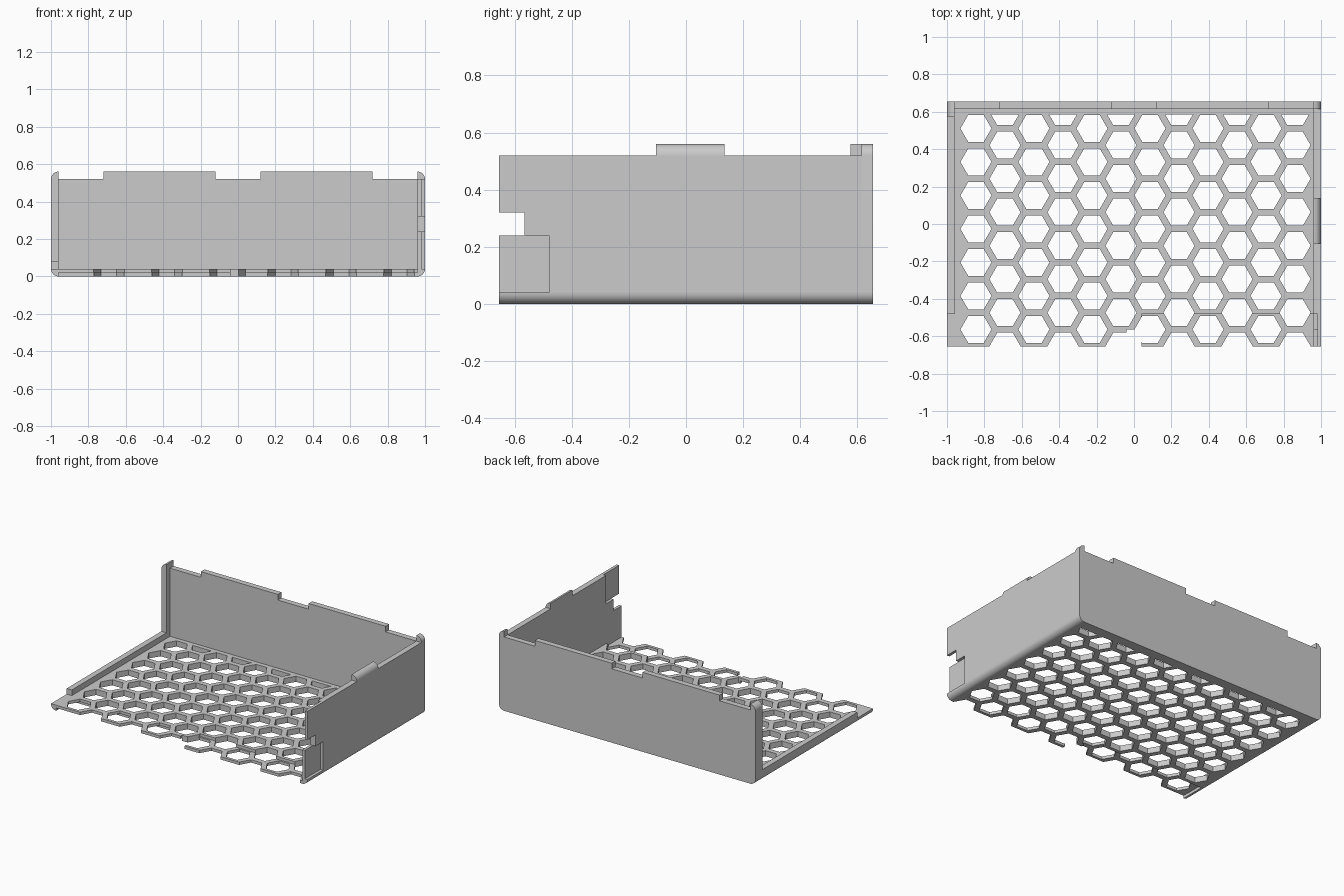
import bpy, bmesh, math

if "Cube" in bpy.data.objects:
    bpy.data.objects.remove(bpy.data.objects["Cube"])

GREY = bpy.data.materials.new("light_grey")
GREY.diffuse_color = (0.6, 0.6, 0.6, 1)
GREY.use_nodes = True
GREY.node_tree.nodes["Principled BSDF"].inputs["Base Color"].default_value = GREY.diffuse_color

T = 0.04            # sheet thickness
X, Y = 1.0, 0.655   # half width, half depth
H, TAB = 0.52, 0.56 # wall height, tab height
LAP = -0.48         # where the front lap joint starts


def add_prism(bm, pts, axis, lo, hi):
    """Extrude a 2D outline along an axis; outline uses the other two axes in order."""
    def place(p, d):
        return {"x": (d, p[0], p[1]), "y": (p[0], d, p[1]), "z": (p[0], p[1], d)}[axis]
    a = [bm.verts.new(place(p, lo)) for p in pts]
    b = [bm.verts.new(place(p, hi)) for p in pts]
    bm.faces.new(a)
    bm.faces.new(b[::-1])
    n = len(pts)
    for i in range(n):
        bm.faces.new((a[i], b[i], b[(i + 1) % n], a[(i + 1) % n]))


def rect(x0, x1, y0, y1):
    return [(x0, y0), (x1, y0), (x1, y1), (x0, y1)]


def arc(cx, cy, start, steps=8):
    """Quarter circle of sheet radius, counter-clockwise from start degrees."""
    return [(cx + T * math.cos(math.radians(start + 90 * i / steps)),
             cy + T * math.sin(math.radians(start + 90 * i / steps)))
            for i in range(steps + 1)]


def make(name, prisms):
    bm = bmesh.new()
    for p in prisms:
        add_prism(bm, *p)
    bmesh.ops.recalc_face_normals(bm, faces=bm.faces[:])
    me = bpy.data.meshes.new(name)
    bm.to_mesh(me)
    bm.free()
    me.materials.append(GREY)
    ob = bpy.data.objects.new(name, me)
    bpy.context.collection.objects.link(ob)
    return ob


def cut(ob, prisms):
    """Subtract a set of separate prisms from an object."""
    tool = make("cutter", prisms)
    tool.hide_render = True
    mod = ob.modifiers.new("cut", "BOOLEAN")
    mod.operation, mod.solver, mod.object = "DIFFERENCE", "EXACT", tool
    bpy.context.view_layer.objects.active = ob
    bpy.ops.object.modifier_apply(modifier=mod.name)
    bpy.data.objects.remove(tool)


# Floor with rounded lower side edges
floor = make("floor", [(arc(-X + T, T, 180) + arc(X - T, T, 270), "y", -Y, Y)])

# Honeycomb vent holes; the topmost half row is clipped by a solid margin
R, PITCH, MARGIN = 0.083, 0.1551, 0.585
ROW = PITCH * 2 / math.sqrt(3)
holes = []
for c in range(12):
    cx = -0.845 + PITCH * c
    odd = c % 2
    for r in range(7 + odd):
        cy = 0.511 + odd * ROW / 2 - r * ROW
        half = R * math.sqrt(3) / 2
        if cy > MARGIN:
            w = R - (cy - MARGIN) / math.sqrt(3)
            pts = [(cx - R / 2, cy - half), (cx + R / 2, cy - half),
                   (cx + w, MARGIN), (cx - w, MARGIN)]
        else:
            pts = [(cx + R * math.cos(math.pi * k / 3),
                    cy + R * math.sin(math.pi * k / 3)) for k in range(6)]
        holes.append((pts, "z", -0.1, 0.1))
cut(floor, holes)

# Front lap joint: left half thinned below, right half thinned above, gap between
cut(floor, [(rect(-0.96, -0.04, -0.7, LAP), "z", -0.1, 0.02)])
cut(floor, [(rect(0.04, 0.96, -0.7, LAP), "z", 0.02, 0.1)])
cut(floor, [(rect(-0.041, 0.041, -0.7, -0.565), "z", -0.1, 0.1)])

# Back wall with two tabs and raised rounded corners
right_half = [(0.12, H), (0.12, TAB), (0.72, TAB), (0.72, H), (0.96, H)]
right_half += arc(X - T, TAB - T, 0)[::-1]
left_half = [(-x, z) for x, z in reversed(right_half)]
back = make("back_wall", [([(X, T), (-X, T)] + left_half + right_half, "y", Y - T, Y)])

# Right wall with a front notch and two half-thickness recesses
outline = [(-Y, T), (Y - T, T), (Y - T, H), (-Y, H),
           (-Y, 0.32), (-0.565, 0.32), (-0.565, 0.24), (-Y, 0.24)]
side = make("right_wall", [(outline, "x", X - T, X)])
cut(side, [(rect(-0.7, LAP, -0.1, 0.24), "x", 0.98, 1.1)])
cut(side, [(rect(-0.7, LAP, 0.32, 0.7), "x", 0.9, 0.98)])

# Rounded tab on the right wall
tab = make("right_tab", [([(X - T, H)] + arc(X - T, TAB - T, 0), "y", -0.105, 0.135)])

# Left corner post and low left rail
post = make("left_post", [([(-X + T, T)] + arc(-X + T, TAB - T, 90) + [(-X, T)],
                           "y", 0.575, Y - T)])
rail = make("left_rail", [(rect(-X, -X + T, T, 2 * T), "y", LAP, 0.575)])

# Smooth only the rounded edges
bpy.ops.object.select_all(action="DESELECT")
for ob in (floor, back, side, tab, post, rail):
    ob.select_set(True)
bpy.context.view_layer.objects.active = floor
bpy.ops.object.shade_smooth_by_angle(angle=math.radians(30))
